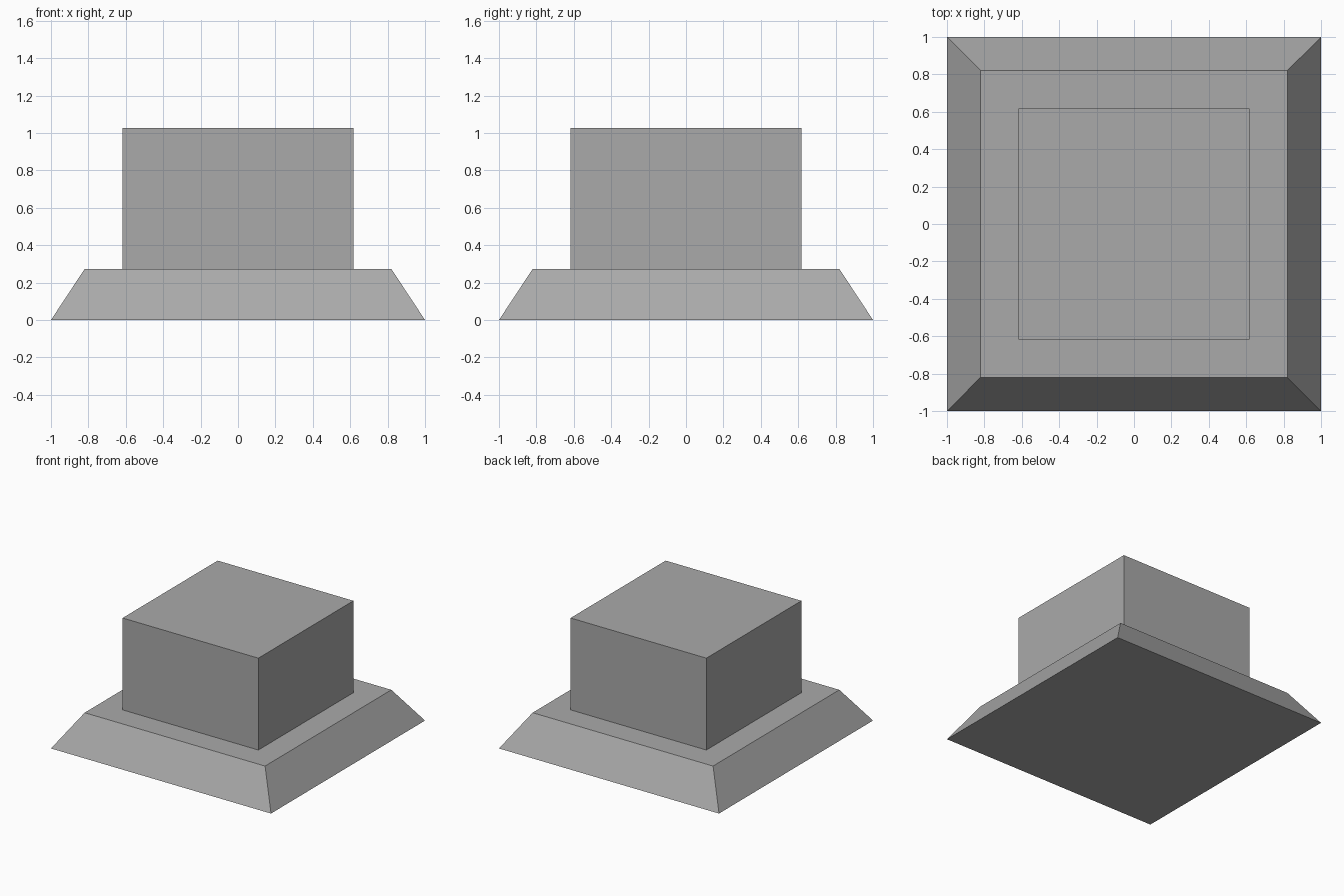
import bpy
import bmesh
from mathutils import Vector

cube = bpy.data.objects.get("Cube")
if cube:
    bpy.data.objects.remove(cube, do_unlink=True)

# Single plain grey for the whole model
grey = bpy.data.materials.new("plain_grey")
grey.use_nodes = True
colour = (0.4, 0.4, 0.4, 1.0)
grey.diffuse_color = colour
grey.node_tree.nodes["Principled BSDF"].inputs["Base Color"].default_value = colour


def square_block(name, bottom_half, top_half, z_low, z_high):
    """Square block whose sides may taper from bottom to top."""
    bm = bmesh.new()
    bmesh.ops.create_cube(bm, size=2)
    for v in bm.verts:
        half, z = (top_half, z_high) if v.co.z > 0 else (bottom_half, z_low)
        v.co = Vector((v.co.x * half, v.co.y * half, z))
    mesh = bpy.data.meshes.new(name)
    bm.to_mesh(mesh)
    bm.free()
    mesh.materials.append(grey)
    obj = bpy.data.objects.new(name, mesh)
    bpy.context.collection.objects.link(obj)
    return obj


# Sloped foot
square_block("tapered_base", 1.0, 0.82, 0.0, 0.273)
# Upright block standing on the foot
square_block("upper_block", 0.617, 0.617, 0.273, 1.028)
